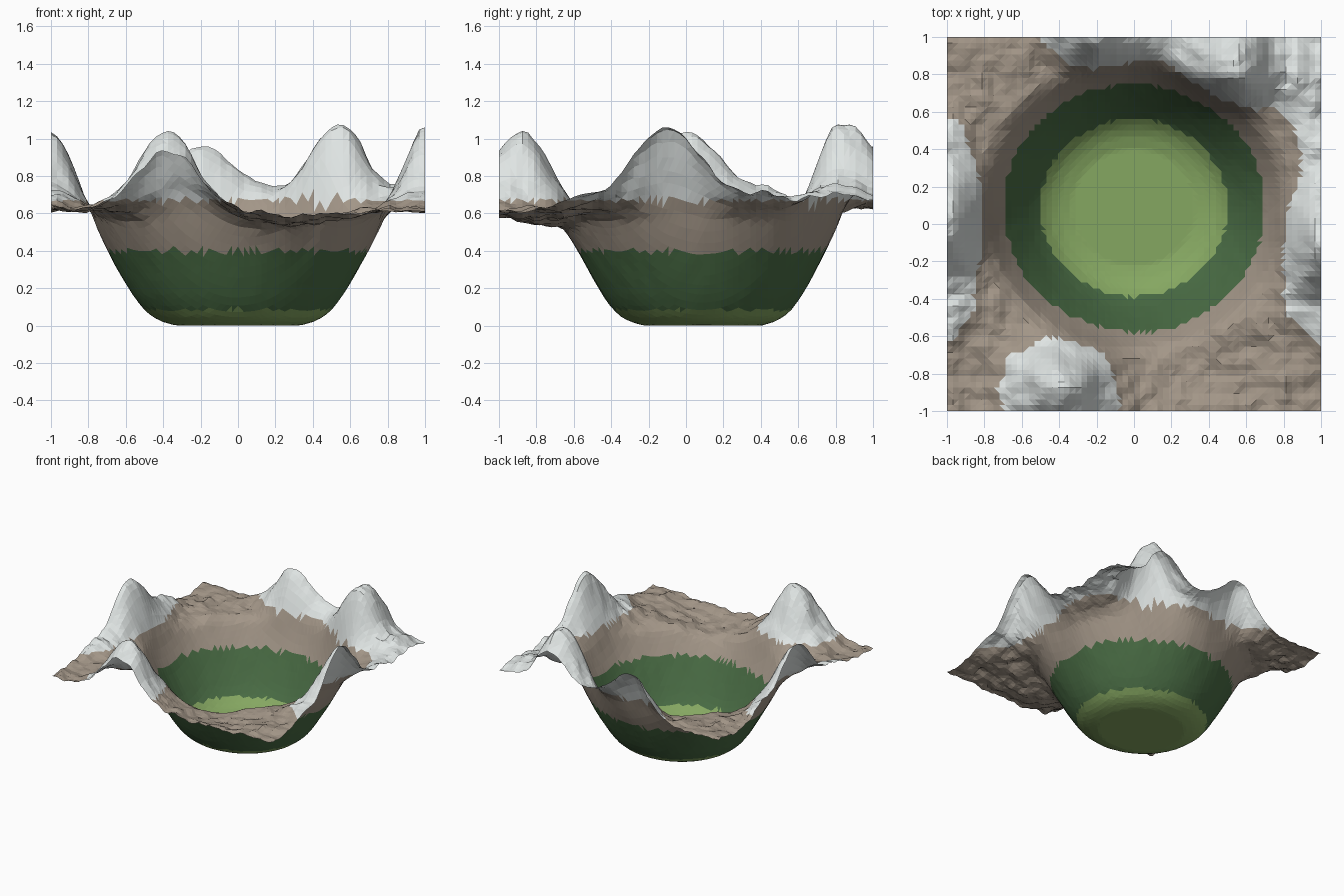
import bpy, bmesh, math
from mathutils import Vector, noise

CELLS = 64

# bowl section: (radius, height)
BOWL = [(0, 0), (0.33, 0.0), (0.4, 0.02), (0.45, 0.045), (0.5, 0.088), (0.55, 0.155),
        (0.6, 0.237), (0.65, 0.325), (0.7, 0.415), (0.78, 0.56), (0.84, 0.605),
        (1.0, 0.62), (2.0, 0.62)]

# peaks and dips: x, y, height above the rim, spread to -x, +x, -y, +y
PEAKS = [(-0.38, -0.87, 0.42, 0.15, 0.15, 0.17, 0.14),
         (1.00, -0.10, 0.44, 0.11, 0.10, 0.19, 0.19),
         (0.55, 0.81, 0.475, 0.18, 0.13, 0.10, 0.22),
         (-0.19, 1.00, 0.33, 0.15, 0.16, 0.10, 0.10),
         (-1.00, 0.00, 0.43, 0.10, 0.11, 0.21, 0.21),
         # low shoulders
         (0.88, 0.82, 0.12, 0.10, 0.20, 0.17, 0.20),
         (0.12, 1.00, 0.07, 0.15, 0.15, 0.08, 0.08),
         (1.00, 0.42, 0.07, 0.10, 0.10, 0.10, 0.10),
         (1.00, -0.55, 0.07, 0.12, 0.12, 0.10, 0.08),
         (-1.00, 0.48, 0.08, 0.07, 0.07, 0.10, 0.08),
         (-1.00, -0.48, 0.07, 0.10, 0.10, 0.10, 0.08),
         # gentler slope at the front
         (0.30, -0.70, -0.065, 0.24, 0.32, 0.22, 0.10)]

# colour bands: name, top height, linear colour
BANDS = [("meadow_green", 0.085, (0.235, 0.385, 0.12)),
         ("forest_green", 0.40, (0.067, 0.15, 0.058)),
         ("rock_brown", 0.668, (0.365, 0.305, 0.245)),
         ("snow_white", 9.0, (0.74, 0.78, 0.77))]


def ramp(v, start, width):
    return min(1.0, max(0.0, (v - start) / width))


def bowl_height(r):
    for (r0, z0), (r1, z1) in zip(BOWL, BOWL[1:]):
        if r <= r1:
            return z0 + (z1 - z0) * (r - r0) / (r1 - r0)
    return BOWL[-1][1]


def height(x, y):
    r = math.hypot(x / 1.01, (y - 0.088) / 0.96)
    z = bowl_height(r)
    for px, py, h, xl, xr, yl, yr in PEAKS:
        dx = (x - px) / (xl if x < px else xr)
        dy = (y - py) / (yl if y < py else yr)
        z += h * math.exp(-0.5 * (dx * dx + dy * dy)) * ramp(r, 0.6, 0.2)
    # rough rock outside the bowl, faint ripples on its wall
    rough = 0.026 * ramp(r, 0.75, 0.25) + 0.009 * ramp(r, 0.45, 0.2)
    bumps = noise.noise(Vector((x * 4.5, y * 4.5, 3.7)))
    bumps += 0.8 * noise.noise(Vector((x * 13, y * 13, 8.1)))
    return max(0.0, z + rough * bumps)


# terrain sheet
bm = bmesh.new()
bmesh.ops.create_grid(bm, x_segments=CELLS, y_segments=CELLS, size=1.0)
for v in bm.verts:
    v.co.z = height(v.co.x, v.co.y)
bmesh.ops.triangulate(bm, faces=bm.faces[:])

# colour by height
for f in bm.faces:
    z = f.calc_center_median().z
    f.material_index = next(i for i, band in enumerate(BANDS) if z < band[1])

mesh = bpy.data.meshes.new("mountain_valley")
bm.to_mesh(mesh)
bm.free()
for name, _, colour in BANDS:
    mat = bpy.data.materials.new(name)
    mat.diffuse_color = (*colour, 1)
    mesh.materials.append(mat)
bpy.context.collection.objects.link(bpy.data.objects.new("mountain_valley", mesh))
